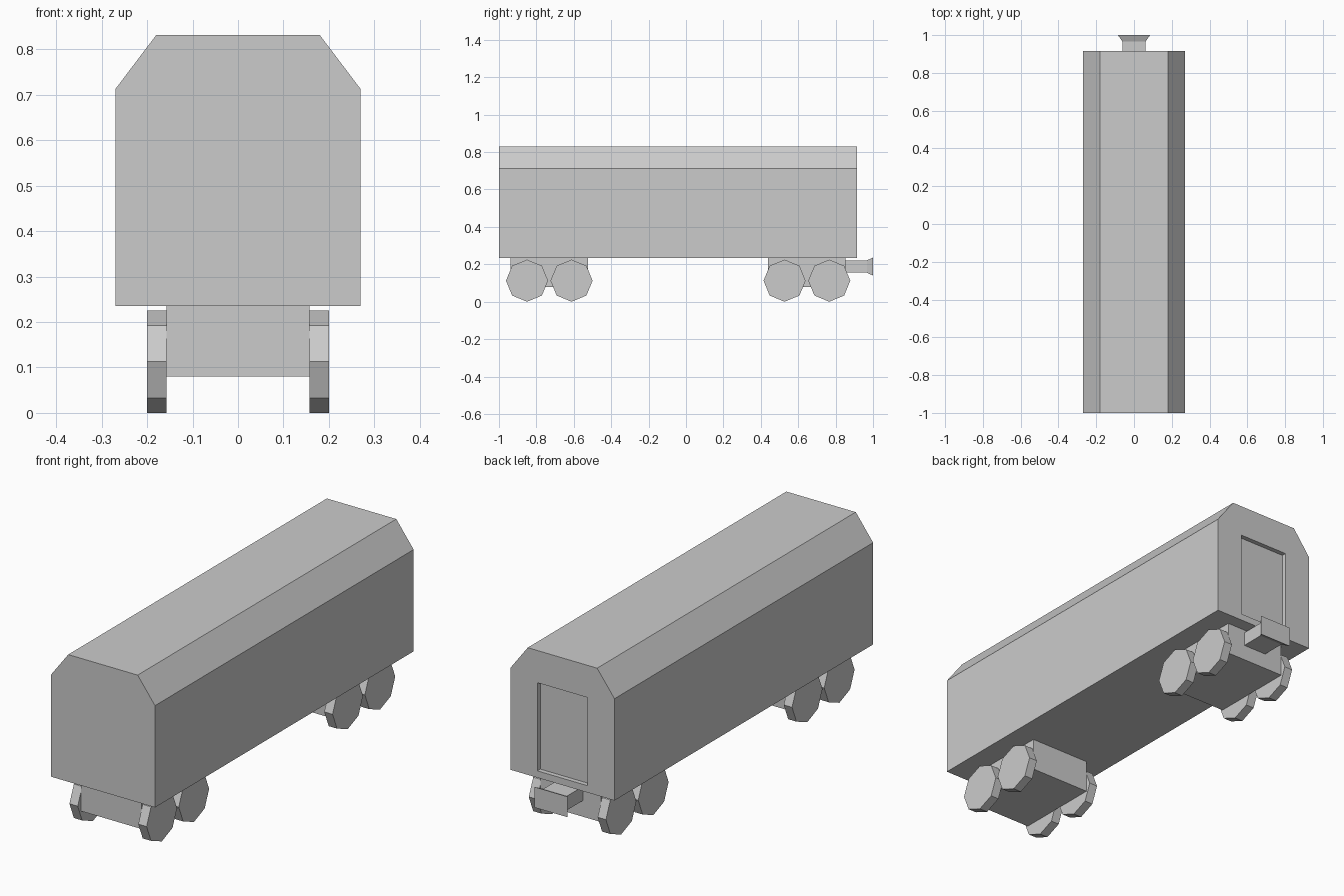
import bpy, bmesh, math
from mathutils import Matrix, Vector

if "Cube" in bpy.data.objects:
    bpy.data.objects.remove(bpy.data.objects["Cube"])


def finish(name, bm):
    bmesh.ops.recalc_face_normals(bm, faces=bm.faces)
    mesh = bpy.data.meshes.new(name)
    bm.to_mesh(mesh)
    bm.free()
    obj = bpy.data.objects.new(name, mesh)
    bpy.context.collection.objects.link(obj)
    return obj


def loft(name, sections):
    """Closed solid through (y, [(x, z), ...]) sections."""
    bm = bmesh.new()
    rings = [[bm.verts.new((x, y, z)) for x, z in pts] for y, pts in sections]
    for a, b in zip(rings, rings[1:]):
        for i in range(len(a)):
            j = (i + 1) % len(a)
            bm.faces.new((a[i], a[j], b[j], b[i]))
    bm.faces.new(rings[0])
    bm.faces.new(rings[-1])
    return finish(name, bm)


def rect(w, z0, z1):
    return [(-w, z0), (w, z0), (w, z1), (-w, z1)]


def wheel(name, x, y):
    bm = bmesh.new()
    r = 0.1125
    m = (Matrix.Translation((x, y, r)) @ Matrix.Rotation(math.pi / 2, 4, 'Y'))
    bmesh.ops.create_cone(bm, cap_ends=True, segments=8, radius1=r, radius2=r,
                          depth=0.043, matrix=m)
    return finish(name, bm)


# Carriage body with sloped roof edges
half = [(0.27, 0.235), (0.27, 0.712), (0.18, 0.831)]
profile = half + [(-x, z) for x, z in reversed(half)]
body = loft("carriage_body", [(-1.0, profile), (0.915, profile)])

# Recessed door in the rear end
cutter = loft("door_cutter", [(0.893, rect(0.13, 0.267, 0.68)),
                              (0.95, rect(0.13, 0.267, 0.68))])
cutter.hide_render = True
cutter.hide_set(True)
mod = body.modifiers.new("door_recess", 'BOOLEAN')
mod.operation = 'DIFFERENCE'
mod.solver = 'EXACT'
mod.object = cutter

# Bogies with four wheels each
for end, y0, y1, axles in (("front", -0.938, -0.523, (-0.85, -0.612)),
                           ("rear", 0.438, 0.853, (0.527, 0.766))):
    loft(end + "_bogie", [(y0, rect(0.157, 0.08, 0.235)),
                          (y1, rect(0.157, 0.08, 0.235))])
    for n, y in enumerate(axles, 1):
        for side, s in (("left", -1), ("right", 1)):
            wheel(f"{end}_{side}_wheel_{n}", s * 0.1785, y)

# Rear coupler: straight bar with a flared head
loft("coupler", [(0.85, rect(0.062, 0.155, 0.221)),
                 (0.967, rect(0.062, 0.155, 0.221)),
                 (1.0, rect(0.085, 0.14, 0.236))])
